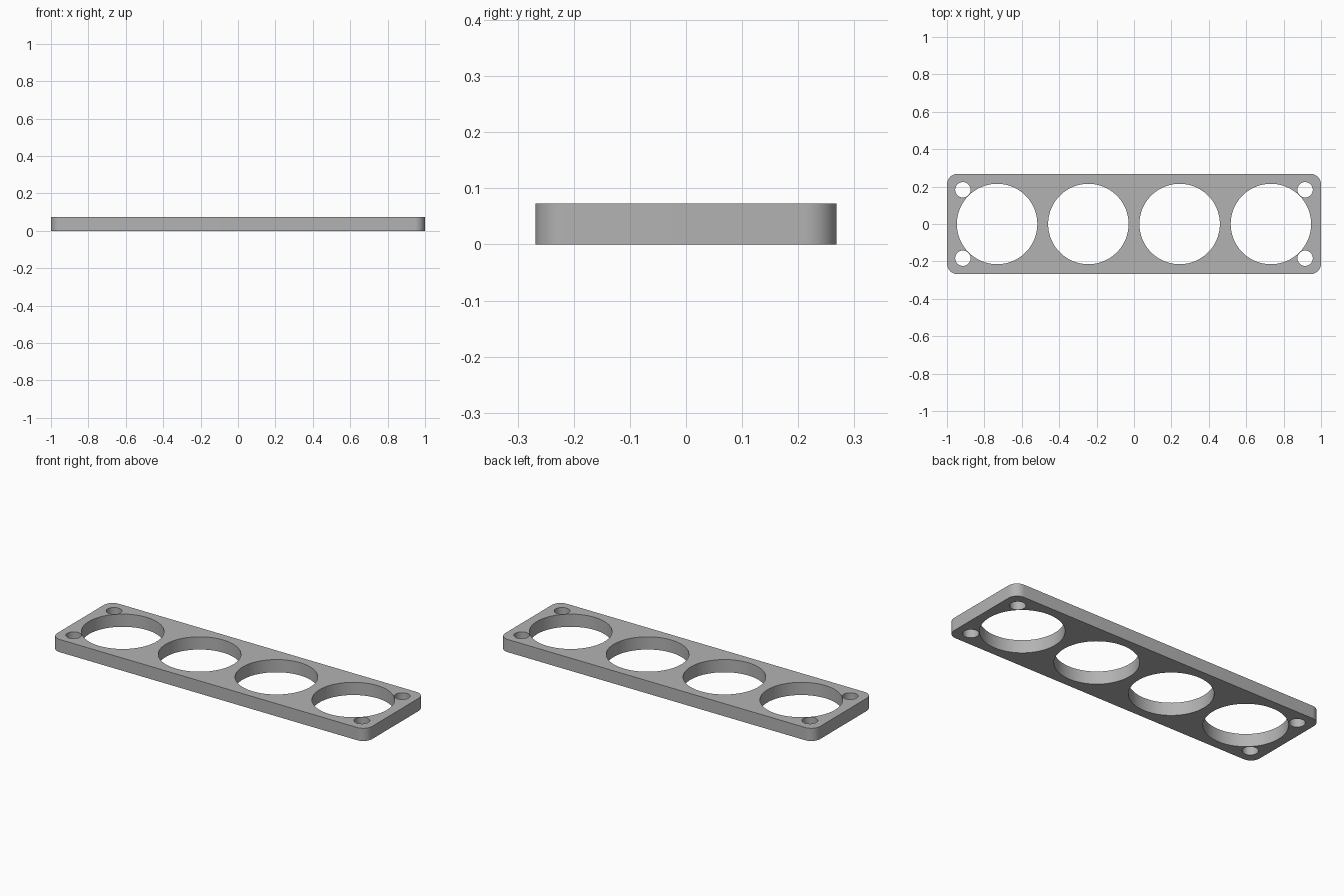
import bpy, bmesh, math
from mathutils import Matrix

LENGTH, WIDTH, HEIGHT = 2.0, 0.536, 0.073
CORNER_RADIUS = 0.056

if "Cube" in bpy.data.objects:
    bpy.data.objects.remove(bpy.data.objects["Cube"], do_unlink=True)


def make_object(name, bm):
    mesh = bpy.data.meshes.new(name)
    bm.to_mesh(mesh)
    bm.free()
    obj = bpy.data.objects.new(name, mesh)
    bpy.context.collection.objects.link(obj)
    return obj


def add_cutter(bm, x, y, radius, segments):
    bmesh.ops.create_cone(bm, cap_ends=True, segments=segments,
                          radius1=radius, radius2=radius, depth=HEIGHT * 3,
                          matrix=Matrix.Translation((x, y, HEIGHT / 2)))


# Plate with rounded vertical corners
bm = bmesh.new()
bmesh.ops.create_cube(bm, size=1, matrix=Matrix.Translation((0, 0, HEIGHT / 2))
                      @ Matrix.Diagonal((LENGTH, WIDTH, HEIGHT, 1)))
corners = [e for e in bm.edges if abs(e.verts[0].co.z - e.verts[1].co.z) > HEIGHT / 2]
bmesh.ops.bevel(bm, geom=corners, offset=CORNER_RADIUS, segments=12,
                profile=0.5, affect='EDGES')
plate = make_object("mounting_plate", bm)

# Four large openings and four corner screw holes
bm = bmesh.new()
for side in (-1, 1):
    for x in (0.244, 0.732):
        add_cutter(bm, side * x, 0, 0.215, 96)
    for y in (-0.183, 0.183):
        add_cutter(bm, side * 0.915, y, 0.041, 48)
cutters = make_object("hole_cutters", bm)
cutters.hide_render = True

cut = plate.modifiers.new("holes", 'BOOLEAN')
cut.operation = 'DIFFERENCE'
cut.solver = 'EXACT'
cut.object = cutters

# Apply the holes and drop the cutters
bpy.ops.object.select_all(action='DESELECT')
plate.select_set(True)
bpy.context.view_layer.objects.active = plate
bpy.ops.object.modifier_apply(modifier=cut.name)
bpy.data.objects.remove(cutters, do_unlink=True)

# Single grey finish
grey = bpy.data.materials.new("plain_grey")
grey.use_nodes = True
color = (0.45, 0.45, 0.45, 1)
grey.diffuse_color = color
grey.node_tree.nodes["Principled BSDF"].inputs["Base Color"].default_value = color
plate.data.materials.clear()
plate.data.materials.append(grey)

bpy.ops.object.shade_smooth_by_angle(angle=math.radians(30))
